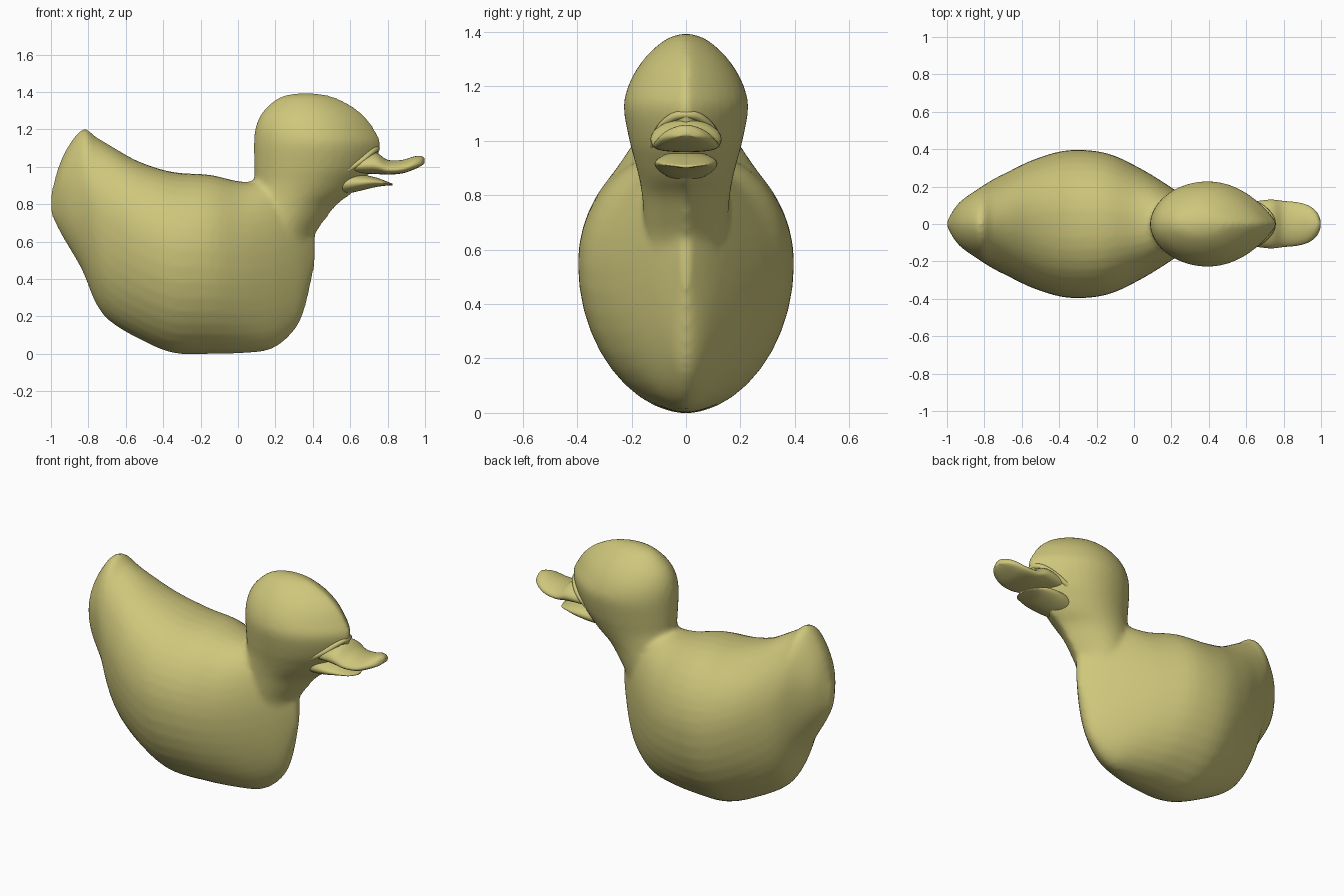
import bpy
import bmesh
import math

cube = bpy.data.objects.get("Cube")
if cube:
    bpy.data.objects.remove(cube, do_unlink=True)

yellow = bpy.data.materials.new("soft duck yellow")
yellow.use_nodes = True
COLOR = (0.62, 0.57, 0.2, 1)
yellow.diffuse_color = COLOR
yellow.node_tree.nodes["Principled BSDF"].inputs["Base Color"].default_value = COLOR

RING = 40
STEPS = 4


def spline(rows):
    """Smoothly interpolate between rows of section values."""
    out = []
    for i in range(len(rows) - 1):
        quad = (rows[max(i - 1, 0)], rows[i], rows[i + 1], rows[min(i + 2, len(rows) - 1)])
        for s in range(STEPS):
            t = s / STEPS
            out.append([b + t / 2 * (c - a + t * (2 * a - 5 * b + 4 * c - d + t * (3 * (b - c) + d - a)))
                        for a, b, c, d in zip(*quad)])
    return out + [list(rows[-1])]


def loft(bm, rows, upright=False, middle=0.5, low_sharp=1.0, high_sharp=lambda pos: 1.0, droop=0.0):
    """Skin sections (position, low, high, half width), along x or upright along z."""
    rings = []
    for pos, low, high, width in spline(rows):
        ring = []
        centre = low + (high - low) * middle
        for i in range(RING):
            a = math.tau * i / RING
            c, s = math.cos(a), math.sin(a)
            side = math.copysign(abs(c) ** (high_sharp(pos) if s > 0 else low_sharp), c)
            reach = high - centre if s > 0 else centre - low
            up = centre + reach * s - droop * side * side
            co = (up, width * side, pos) if upright else (pos, width * side, up)
            ring.append(bm.verts.new(co))
        rings.append(ring)
    for r, s in zip(rings, rings[1:]):
        for i in range(RING):
            j = (i + 1) % RING
            bm.faces.new((r[i], r[j], s[j], s[i]))
    bm.faces.new(rings[0])
    bm.faces.new(rings[-1])


def finish(name, bm):
    bmesh.ops.recalc_face_normals(bm, faces=bm.faces)
    mesh = bpy.data.meshes.new(name)
    bm.to_mesh(mesh)
    bm.free()
    mesh.materials.append(yellow)
    mesh.shade_smooth()
    obj = bpy.data.objects.new(name, mesh)
    bpy.context.collection.objects.link(obj)
    return obj


# Body with raised tail and wedge-shaped breast, then neck and head, fused into one skin
bm = bmesh.new()
loft(bm, [
    (-1.002, .75, .85, .01), (-.94, .63, 1.05, .11), (-.835, .45, 1.2, .187),
    (-.76, .27, 1.16, .235), (-.68, .17, 1.112, .276), (-.53, .08, 1.028, .347),
    (-.35, .005, .972, .395), (-.15, 0, .957, .38), (.02, .003, .92, .305),
    (.17, .022, .93, .215), (.28, .1, .92, .138), (.35, .22, .86, .08),
    (.412, .48, .66, .015)],
    middle=.57, low_sharp=1.08, high_sharp=lambda x: .9 + .5 * max(0, -.4 - x))
loft(bm, [
    (.35, .08, .365, .12), (.52, .06, .398, .14),
    (.63, .05, .412, .148), (.72, .05, .47, .155), (.8, .06, .535, .162),
    (.86, .07, .615, .172), (.92, .088, .67, .187), (1.0, .087, .73, .208),
    (1.12, .085, .765, .229), (1.2, .092, .73, .213), (1.27, .117, .68, .177),
    (1.33, .167, .602, .127), (1.376, .235, .505, .068), (1.394, .33, .4, .01)],
    upright=True, middle=.46, low_sharp=1.05, high_sharp=lambda z: 1.75)
duck = finish("body_and_head", bm)
remesh = duck.modifiers.new("fuse", 'REMESH')
remesh.mode = 'VOXEL'
remesh.voxel_size = 0.015
remesh.use_smooth_shade = True
relax = duck.modifiers.new("relax", 'SMOOTH')
relax.factor = 0.5
relax.iterations = 7

# Upper bill: domed, tip turned up
bm = bmesh.new()
loft(bm, [
    (.58, .965, 1.05, .11), (.72, .962, 1.08, .13), (.8, .958, 1.037, .123),
    (.88, .965, 1.037, .115), (.94, .985, 1.055, .095), (.98, 1.005, 1.057, .06),
    (.997, 1.02, 1.045, .02)], droop=.012)
finish("upper_bill", bm)

# Lower bill: shorter, closing against the upper one at the corners
bm = bmesh.new()
loft(bm, [
    (.52, .85, .96, .09), (.6, .86, .963, .11), (.68, .878, .955, .115),
    (.74, .892, .942, .102), (.8, .9, .92, .07), (.825, .9, .91, .02)])
finish("lower_bill", bm)

# Raised rim where the bill meets the face
curve = bpy.data.curves.new("bill_rim", 'CURVE')
curve.dimensions = '3D'
curve.bevel_depth = 0.016
curve.bevel_resolution = 3
curve.use_fill_caps = True
path = [(.56, .12, .97), (.65, .115, 1.02), (.72, .06, 1.085), (.75, 0, 1.1)]
path += [(x, -y, z) for x, y, z in reversed(path[:-1])]
rim = curve.splines.new('NURBS')
rim.points.add(len(path) - 1)
rim.use_endpoint_u = True
rim.order_u = 3
for point, co in zip(rim.points, path):
    point.co = (*co, 1)
curve.materials.append(yellow)
bpy.context.collection.objects.link(bpy.data.objects.new("bill_rim", curve))
